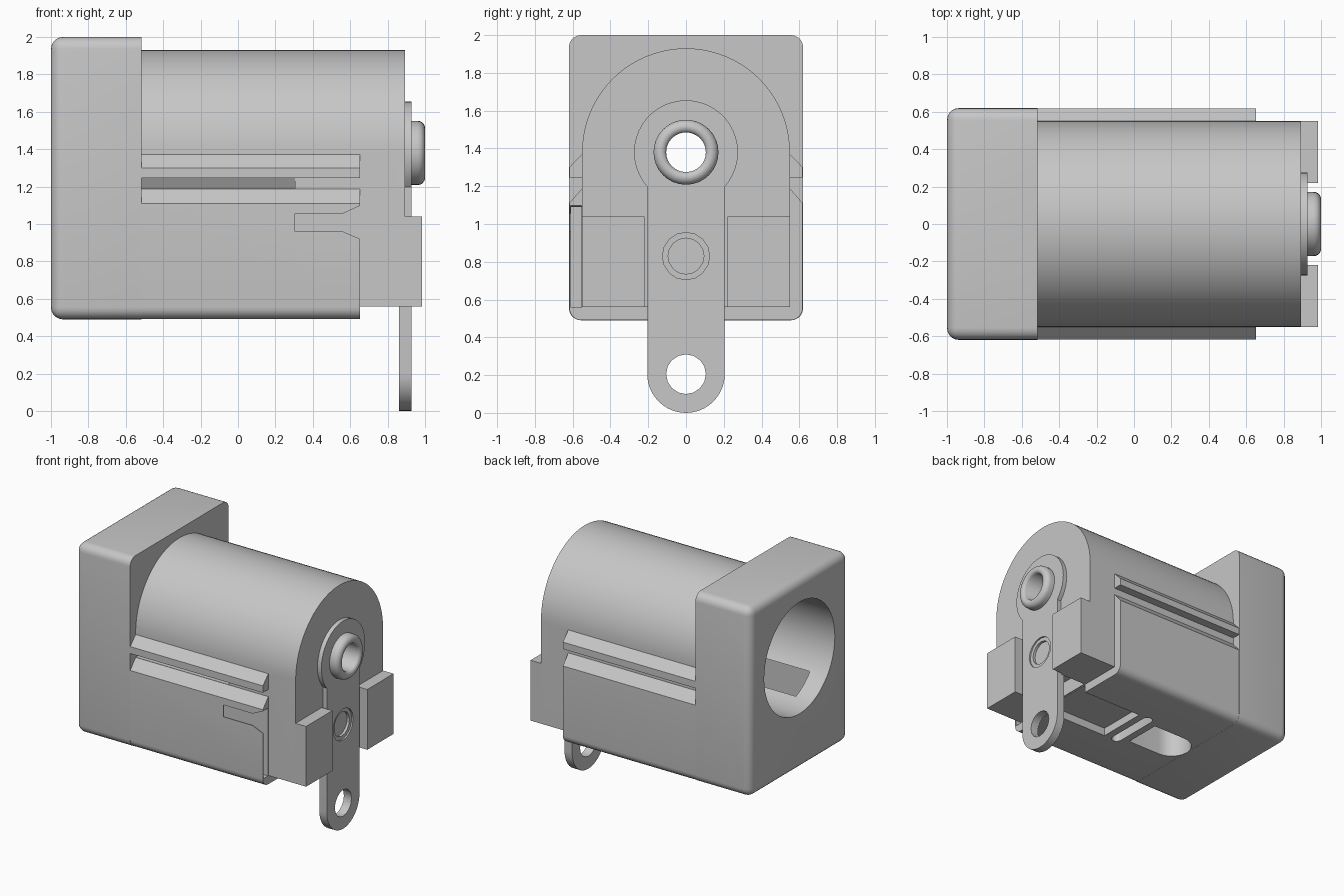
import bpy, bmesh
from math import cos, sin, radians

if "Cube" in bpy.data.objects:
    bpy.data.objects.remove(bpy.data.objects["Cube"])

grey = bpy.data.materials.new("plain_grey")
grey.use_nodes = True
grey.diffuse_color = (0.57, 0.57, 0.57, 1)
grey.node_tree.nodes["Principled BSDF"].inputs["Base Color"].default_value = grey.diffuse_color

AXIS_Z = 1.38   # height of the barrel axis


def finish(name, bm):
    bmesh.ops.recalc_face_normals(bm, faces=bm.faces)
    mesh = bpy.data.meshes.new(name)
    bm.to_mesh(mesh)
    bm.free()
    mesh.materials.append(grey)
    ob = bpy.data.objects.new(name, mesh)
    bpy.context.collection.objects.link(ob)
    return ob


def arc(u, v, r, start, end, n=12):
    steps = [radians(start + (end - start) * i / n) for i in range(n + 1)]
    return [(u + r * cos(a), v + r * sin(a)) for a in steps]


def prism(name, points, lo, hi, axis="x"):
    """Extrude a flat outline along one axis."""
    place = {"x": lambda u, v, w: (w, u, v),
             "y": lambda u, v, w: (u, w, v),
             "z": lambda u, v, w: (u, v, w)}[axis]
    bm = bmesh.new()
    face = bm.faces.new([bm.verts.new(place(u, v, lo)) for u, v in points])
    new = bmesh.ops.extrude_face_region(bm, geom=[face])["geom"]
    shift = place(0, 0, hi - lo)
    bmesh.ops.translate(bm, vec=shift, verts=[g for g in new if isinstance(g, bmesh.types.BMVert)])
    return finish(name, bm)


def rect(u0, u1, v0, v1):
    return [(u0, v0), (u1, v0), (u1, v1), (u0, v1)]


def box(name, x, y, z):
    return prism(name, rect(*y, *z), *x)


def disc(name, z, r, lo, hi, n=32):
    return prism(name, arc(0, z, r, 0, 360, n)[:-1], lo, hi)


def combine(target, other, operation="DIFFERENCE"):
    other.hide_render = True
    mod = target.modifiers.new("combine", "BOOLEAN")
    mod.object, mod.operation, mod.solver = other, operation, "EXACT"
    bpy.context.view_layer.objects.active = target
    bpy.ops.object.modifier_apply(modifier=mod.name)
    bpy.data.objects.remove(other)


def smooth(ob, angle=35):
    bpy.ops.object.select_all(action="DESELECT")
    ob.select_set(True)
    bpy.context.view_layer.objects.active = ob
    bpy.ops.object.shade_smooth_by_angle(angle=radians(angle))


# Square entry flange with rounded front and side edges
housing = box("housing", (-1, -0.517), (-0.62, 0.62), (0.49, 2.0))
bm = bmesh.new()
bm.from_mesh(housing.data)
edges = [e for e in bm.edges if any(v.co.x < -0.9 for v in e.verts)]
bmesh.ops.bevel(bm, geom=edges, offset=0.065, segments=5, profile=0.5, affect="EDGES")
bm.to_mesh(housing.data)
bm.free()

# Lower body with two sloped ribs on each side
half = arc(0.553, 0.556, 0.065, -90, 0, 6)
half += [(0.618, 1.11), (0.52, 1.223), (0.52, 1.245), (0.618, 1.245), (0.618, 1.30), (0.52, 1.402)]
body = prism("body", half + [(-y, z) for y, z in reversed(half)], -0.6, 0.652)
combine(housing, body, "UNION")

# Arched barrel core
arch = arc(0, AXIS_Z, 0.55, 0, 180, 40) + [(-0.55, 0.56), (0.55, 0.56)]
combine(housing, prism("core", arch, -0.7, 0.893), "UNION")

# Plug bore, pin hole and contact pocket
combine(housing, disc("bore", AXIS_Z, 0.445, -1.1, 0.7, 48))
combine(housing, disc("pin_hole", AXIS_Z, 0.12, 0.6, 1.0))
combine(housing, box("pocket", (-0.85, 0.25), (-0.51, -0.17), (0.62, 1.1)))

# Hollow right side wall, latch notch and undercut groove
combine(housing, box("wall_gap", (-0.92, 0.7), (-0.61, -0.553), (0.558, 1.09)))
notch = [(0.305, 0.96), (0.56, 0.96), (0.70, 0.90), (0.70, 1.12), (0.56, 1.055), (0.305, 1.055)]
combine(housing, prism("notch", notch, -0.7, -0.554, "y"))
combine(housing, prism("groove", [(-0.57, 1.19), (-0.57, 1.245), (-0.55, 1.245), (-0.52, 1.19)], -0.517, 0.305))

# Underside slot, cross slit and rear opening
slot = arc(-0.37, 0, 0.15, 90, 270) + [(-0.08, -0.15), (-0.08, 0.15)]
slit = arc(0.02, -0.18, 0.04, 180, 360, 6) + arc(0.02, 0.18, 0.04, 0, 180, 6)
combine(housing, prism("slot", slot, 0.4, 0.78, "z"))
combine(housing, prism("slit", slit, 0.4, 0.6, "z"))
combine(housing, box("rear_opening", (0.12, 0.7), (-0.203, 0.203), (0.4, 0.555)))
combine(housing, box("tab_recess", (0.66, 0.95), (-0.203, 0.203), (0.4, 0.68)))
smooth(housing)

# Rear ears
for side, name in ((1, "left_ear"), (-1, "right_ear")):
    box(name, (0.88, 0.985), sorted((side * 0.22, side * 0.55)), (0.56, 1.04))

# Solder terminal with round head, stepped dimple and eyelet
shape = arc(0, AXIS_Z, 0.275, -41.8, 221.8, 32) + arc(0, 0.205, 0.205, 180, 360, 20)
terminal = prism("terminal", shape, 0.86, 0.927)
combine(terminal, disc("eyelet", 0.205, 0.105, 0.8, 1.0, 16))
combine(terminal, disc("head_hole", AXIS_Z, 0.12, 0.8, 1.0))
combine(terminal, disc("dimple_rim", 0.83, 0.125, 0.915, 0.95, 16))
combine(terminal, disc("dimple", 0.83, 0.095, 0.895, 0.95, 16))
smooth(terminal, 30)

# Hollow centre pin, lathed together with its rivet head
profile = [(-0.45, 0.105), (-0.45, 0.145), (0.92, 0.145), (0.92, 0.172)]
profile += [(x, r) for r, x in arc(0.132, 0.96, 0.04, 0, 90, 5)] + [(0.995, 0.115), (0.98, 0.105)]
bm = bmesh.new()
n = 32
rings = [[bm.verts.new((x, r * cos(radians(360 * i / n)), AXIS_Z + r * sin(radians(360 * i / n))))
          for i in range(n)] for x, r in profile]
for a, b in zip(rings, rings[1:] + rings[:1]):
    for i in range(n):
        j = (i + 1) % n
        bm.faces.new((a[i], a[j], b[j], b[i]))
smooth(finish("pin_and_rivet", bm), 50)
